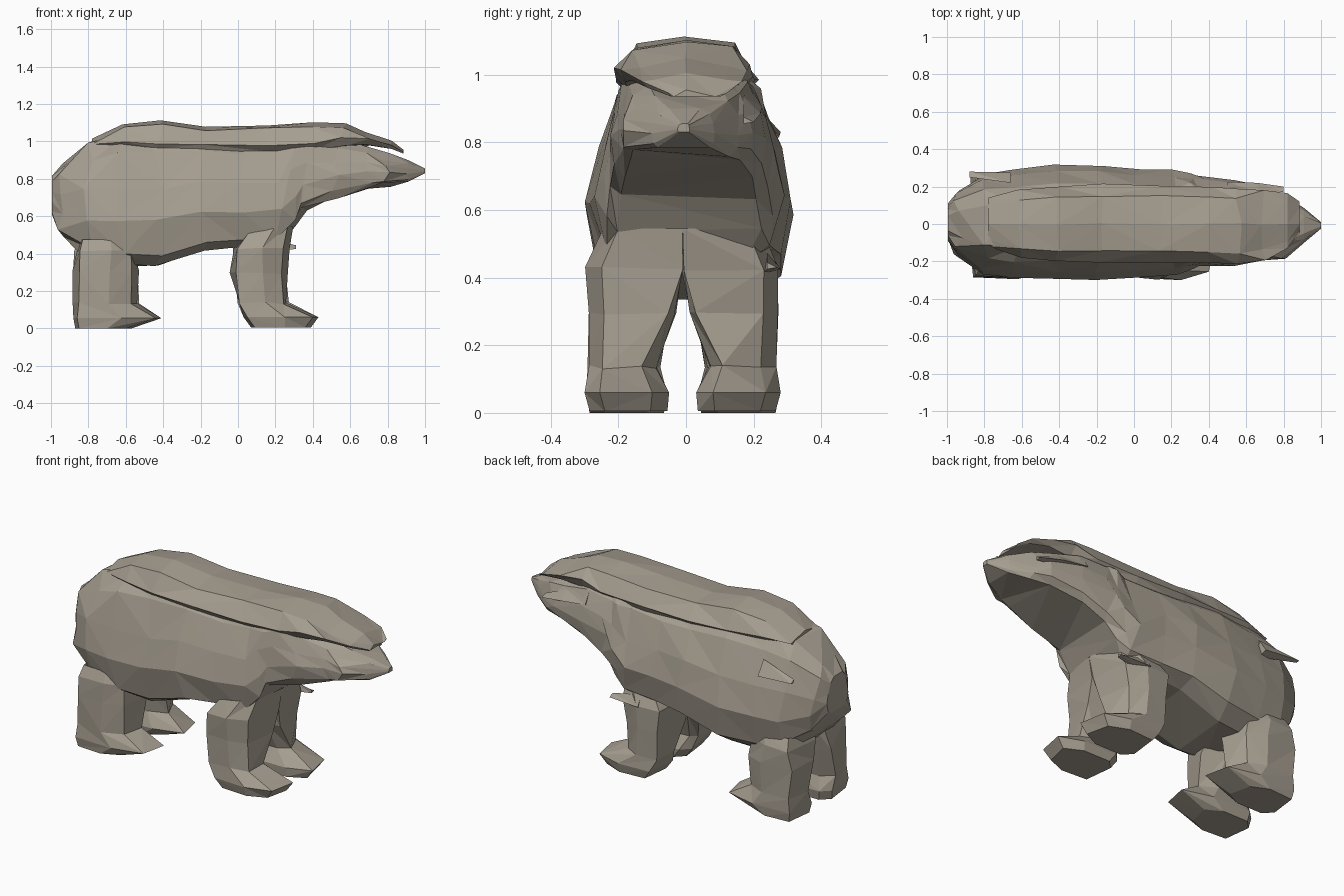
import bpy, bmesh, math, random
from mathutils import Vector

random.seed(4)
fur = bpy.data.materials.new("grey_brown_fur")
fur.diffuse_color = (0.38, 0.34, 0.28, 1)


def loft(name, rings, jitter=0.0, cap_start=True):
    """Skin a list of equal-sized point rings with flat triangles and capped ends."""
    bm = bmesh.new()
    rows = []
    for k, ring in enumerate(rings):
        j = jitter if 0 < k < len(rings) - 2 else 0
        rows.append([bm.verts.new(Vector(p) + Vector([random.uniform(-j, j) * m
                                                      for m in (3, 1, 1.3)])) for p in ring])
    n = len(rows[0])
    for a, b in zip(rows, rows[1:]):
        for i in range(n):
            j = (i + 1) % n
            if random.random() < 0.5:
                bm.faces.new((a[i], a[j], b[j]))
                bm.faces.new((a[i], b[j], b[i]))
            else:
                bm.faces.new((a[i], a[j], b[i]))
                bm.faces.new((a[j], b[j], b[i]))
    if cap_start:
        bm.faces.new(rows[0][::-1])
    bm.faces.new(rows[-1])
    bmesh.ops.triangulate(bm, faces=[f for f in bm.faces if len(f.verts) > 4])
    bmesh.ops.recalc_face_normals(bm, faces=bm.faces)
    me = bpy.data.meshes.new(name)
    bm.to_mesh(me)
    bm.free()
    me.materials.append(fur)
    ob = bpy.data.objects.new(name, me)
    bpy.context.collection.objects.link(ob)
    return ob


# Half cross-sections (height fraction, width fraction) of the barrel and of the flat-bottomed neck
barrel = [(0.0, 0.6), (0.07, 0.87), (0.33, 1.0), (0.58, 0.88), (0.86, 0.68), (1.0, 0.4)]
neck = [(0.0, 0.82), (0.10, 0.96), (0.36, 1.0), (0.62, 0.94), (0.86, 0.82), (1.0, 0.5)]

# Torso, neck and lower snout: x, bottom z, top z, y min, y max
body = [(-0.995, 0.615, 0.82, -0.09, 0.11), (-0.94, 0.50, 0.89, -0.18, 0.18),
        (-0.80, 0.39, 1.00, -0.265, 0.26), (-0.63, 0.345, 1.05, -0.295, 0.29),
        (-0.42, 0.35, 1.06, -0.295, 0.315), (-0.18, 0.43, 1.04, -0.30, 0.315),
        (0.02, 0.44, 1.03, -0.285, 0.30), (0.21, 0.45, 1.03, -0.265, 0.285),
        (0.29, 0.54, 1.03, -0.24, 0.265), (0.36, 0.64, 1.03, -0.225, 0.25),
        (0.52, 0.70, 1.02, -0.215, 0.23), (0.70, 0.76, 0.97, -0.20, 0.19),
        (0.79, 0.772, 0.94, -0.19, 0.16), (0.91, 0.79, 0.905, -0.10, 0.085),
        (1.0, 0.835, 0.86, -0.025, 0.01)]


def body_ring(x, zb, zt, y0, y1):
    half = neck if x > 0.25 else barrel
    pts = [(y1 * w, zb + (zt - zb) * t) for t, w in half]
    pts += [(y0 * w, zb + (zt - zb) * t) for t, w in reversed(half)]
    return [(x, y, z) for y, z in pts]


loft("body", [body_ring(*s) for s in body], 0.009)

# Back mantle running from rump to brow: x, lower z, edge z, top z, y min, y max
mantle = [(-0.78, 0.98, 0.99, 1.02, -0.12, 0.14), (-0.62, 0.985, 1.01, 1.10, -0.175, 0.18),
          (-0.42, 0.96, 0.99, 1.12, -0.20, 0.20), (-0.18, 0.95, 0.985, 1.085, -0.205, 0.21),
          (0.15, 0.95, 0.985, 1.095, -0.205, 0.205), (0.40, 0.96, 1.0, 1.10, -0.205, 0.195),
          (0.56, 0.98, 1.03, 1.105, -0.215, 0.185), (0.70, 0.985, 1.015, 1.05, -0.19, 0.18),
          (0.82, 0.965, 0.985, 1.01, -0.13, 0.165), (0.885, 0.94, 0.95, 0.96, -0.05, 0.12)]
loft("back_mantle", [[(x, y0 * .85, zl), (x, y0, ze), (x, y0 * .72, zt - .02), (x, 0, zt),
                      (x, y1 * .72, zt - .02), (x, y1, ze), (x, y1 * .85, zl)]
                     for x, zl, ze, zt, y0, y1 in mantle], 0.006)

# Loose tufts: left cheek, left rump and left elbow
loft("cheek_tuft", [[(0.50, .19, 0.90), (0.50, .225, 0.91), (0.50, .19, 0.97)],
                    [(0.66, .17, 0.88), (0.66, .22, 0.89), (0.66, .17, 0.94)],
                    [(0.80, .17, 0.86), (0.80, .20, 0.865), (0.80, .17, 0.88)]])
loft("rump_tuft", [[(-0.66, .22, 0.80), (-0.66, .275, 0.82), (-0.66, .22, 0.90)],
                   [(-0.88, .26, 0.83), (-0.88, .28, 0.835), (-0.88, .25, 0.85)]])
loft("elbow_tuft", [[(0.12, .22, 0.41), (0.12, .28, 0.43), (0.12, .24, 0.49)],
                    [(0.31, .24, 0.43), (0.31, .27, 0.435), (0.31, .24, 0.45)]])

# Legs: z, x min, x max, inner y, outer y, corner bevel; pairs meet at the top, paws point forward
fore = [(0.55, 0.06, 0.295, 0.0, 0.235, 0.0), (0.43, -0.03, 0.27, 0.0, 0.285, 0.0),
        (0.30, -0.03, 0.26, 0.02, 0.28, 0.02), (0.14, 0.00, 0.26, 0.08, 0.28, 0.04),
        (0.065, 0.03, 0.43, 0.04, 0.29, 0.05), (0.01, 0.07, 0.39, 0.045, 0.275, 0.05)]
hind = [(0.48, -0.85, -0.55, 0.02, 0.25, 0.02), (0.42, -0.87, -0.55, 0.02, 0.28, 0.03),
        (0.31, -0.88, -0.53, 0.04, 0.28, 0.04), (0.14, -0.87, -0.54, 0.07, 0.28, 0.05),
        (0.06, -0.88, -0.41, 0.045, 0.285, 0.05), (0.005, -0.87, -0.57, 0.055, 0.275, 0.05)]


def leg_ring(z, x0, x1, yi, yo, d, s):
    xm = (x0 + x1) / 2
    pts = [(x0, yi + d), (x0 + .05, yi), (xm + .06, yi), (x1, yi + d),
           (x1 - .03, yo - .045), (xm + .02, yo), (x0 + .02, yo - .01)]
    return [(x, y * s - .01, z) for x, y in pts]


for side, s in (("left", 1), ("right", -1)):
    for kind, table in (("front", fore), ("hind", hind)):
        loft(f"{side}_{kind}_leg", [leg_ring(*row, s) for row in table], 0.005, False)

# Stand on the ground
low = min(v.co.z for o in bpy.data.objects for v in o.data.vertices)
for o in bpy.data.objects:
    for v in o.data.vertices:
        v.co.z -= low
